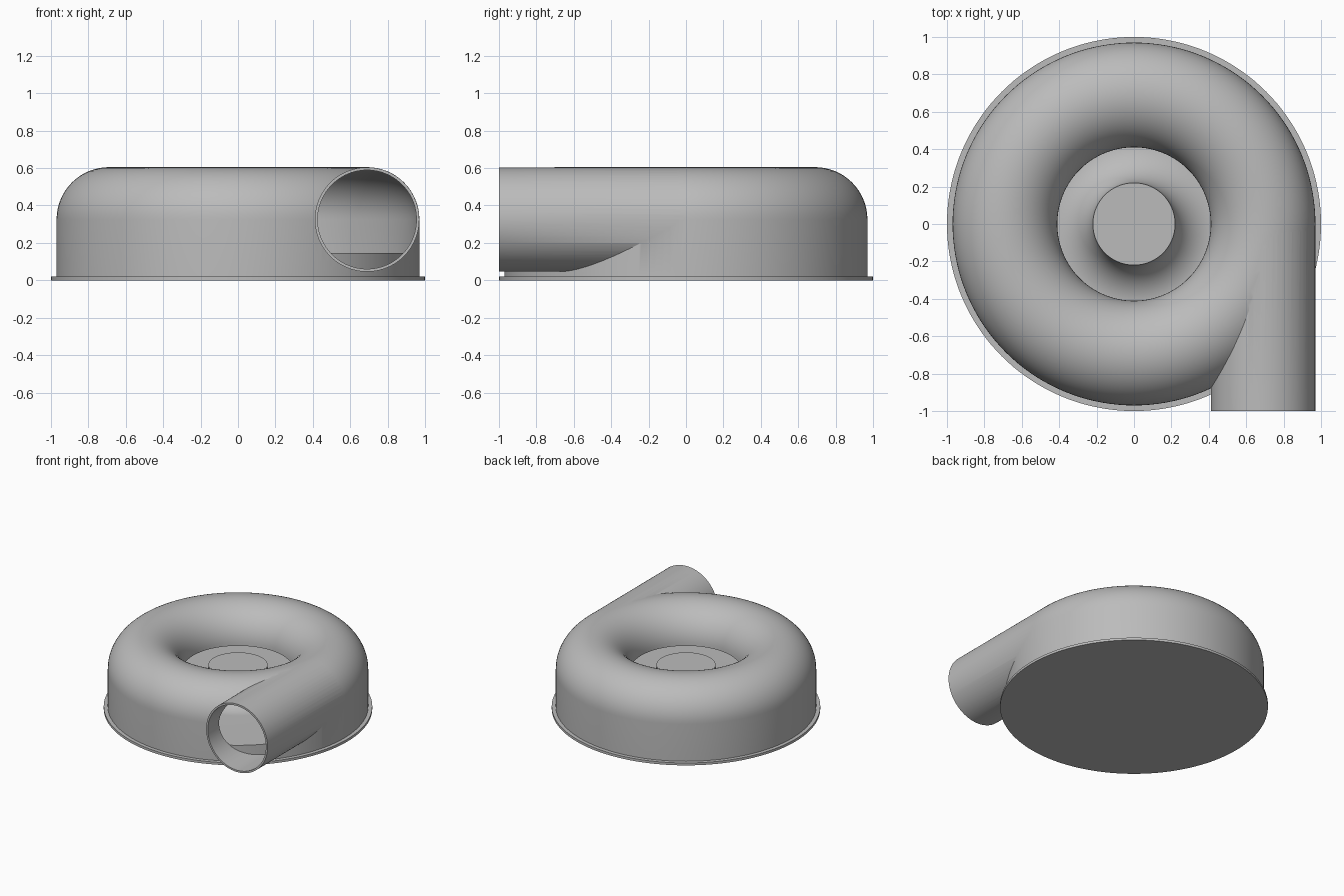
import bpy, bmesh
from math import sin, cos, pi, radians
from mathutils import Matrix

if "Cube" in bpy.data.objects:
    bpy.data.objects.remove(bpy.data.objects["Cube"], do_unlink=True)

SEG = 144                 # steps around the vertical axis
RING, TUBE, MID = 0.69, 0.28, 0.325   # scroll centre radius, tube radius, tube height
WALL = 0.015
FLOOR = 0.145

grey = bpy.data.materials.new("plain_grey")
grey.use_nodes = True
colour = (0.5, 0.5, 0.5, 1)
grey.diffuse_color = colour
grey.node_tree.nodes["Principled BSDF"].inputs["Base Color"].default_value = colour


def finish(name, bm):
    bmesh.ops.remove_doubles(bm, verts=bm.verts, dist=1e-5)
    bmesh.ops.recalc_face_normals(bm, faces=bm.faces)
    mesh = bpy.data.meshes.new(name)
    bm.to_mesh(mesh)
    bm.free()
    mesh.materials.append(grey)
    obj = bpy.data.objects.new(name, mesh)
    bpy.context.collection.objects.link(obj)
    return obj


def revolve(name, profile, closed):
    """Spin an (r, z) profile around the vertical axis."""
    bm = bmesh.new()
    verts = [bm.verts.new((r, 0, z)) for r, z in profile]
    pairs = list(zip(verts, verts[1:]))
    if closed:
        pairs.append((verts[-1], verts[0]))
    edges = [bm.edges.new(p) for p in pairs]
    bmesh.ops.spin(bm, geom=verts + edges, cent=(0, 0, 0), axis=(0, 0, 1),
                   angle=2 * pi, steps=SEG, use_merge=True)
    return finish(name, bm)


def arc(cx, cz, radius, start, end, steps):
    angles = [radians(start + (end - start) * i / steps) for i in range(steps + 1)]
    return [(cx + radius * cos(a), cz + radius * sin(a)) for a in angles]


def pipe(name, radius, front, back):
    """Solid cylinder lying along y, under the scroll crown."""
    bm = bmesh.new()
    place = Matrix.Translation((RING, (front + back) / 2, MID)) @ Matrix.Rotation(pi / 2, 4, 'X')
    bmesh.ops.create_cone(bm, cap_ends=True, segments=96, radius1=radius, radius2=radius,
                          depth=back - front, matrix=place)
    return finish(name, bm)


def combine(target, tool, operation):
    mod = target.modifiers.new(operation.lower(), 'BOOLEAN')
    mod.operation = operation
    mod.solver = 'EXACT'
    mod.object = tool
    bpy.context.view_layer.objects.active = target
    bpy.ops.object.modifier_apply(modifier=mod.name)
    bpy.data.objects.remove(tool, do_unlink=True)


def smooth(obj):
    bpy.ops.object.select_all(action='DESELECT')
    obj.select_set(True)
    bpy.context.view_layer.objects.active = obj
    bpy.ops.object.shade_smooth_by_angle(angle=radians(30))


# Scroll housing: domed ring with a straight outer wall, joined to the outlet pipe
bottom, lip = 0.02, RING - TUBE
housing = revolve("scroll_housing",
                  [(lip, bottom), (RING + TUBE, bottom)] + arc(RING, MID, TUBE, 0, 180, 32), True)
combine(housing, pipe("outlet_pipe", TUBE - 0.0008, -1, 0), 'UNION')

# Hollow out the ring and bore the pipe
inner = TUBE - WALL
cavity = revolve("cavity_cutter",
                 [(lip - 0.03, -0.1), (RING + inner, -0.1)] + arc(RING, MID, inner, 0, 180, 32)
                 + [(lip - 0.03, MID)], True)
combine(housing, cavity, 'DIFFERENCE')
combine(housing, pipe("bore_cutter", inner - 0.001, -1.1, 0), 'DIFFERENCE')
smooth(housing)

# Base flange, raised inner floor and flared central hub
flare = 0.215
hub, plate = 0.22, RING + inner + 0.002
base = revolve("base_and_hub",
               [(0, 0), (1, 0), (1, bottom), (plate, bottom), (plate, FLOOR)]
               + arc(hub + flare, FLOOR + flare, flare, 270, 180, 20)
               + [(0, FLOOR + flare)], False)
smooth(base)
